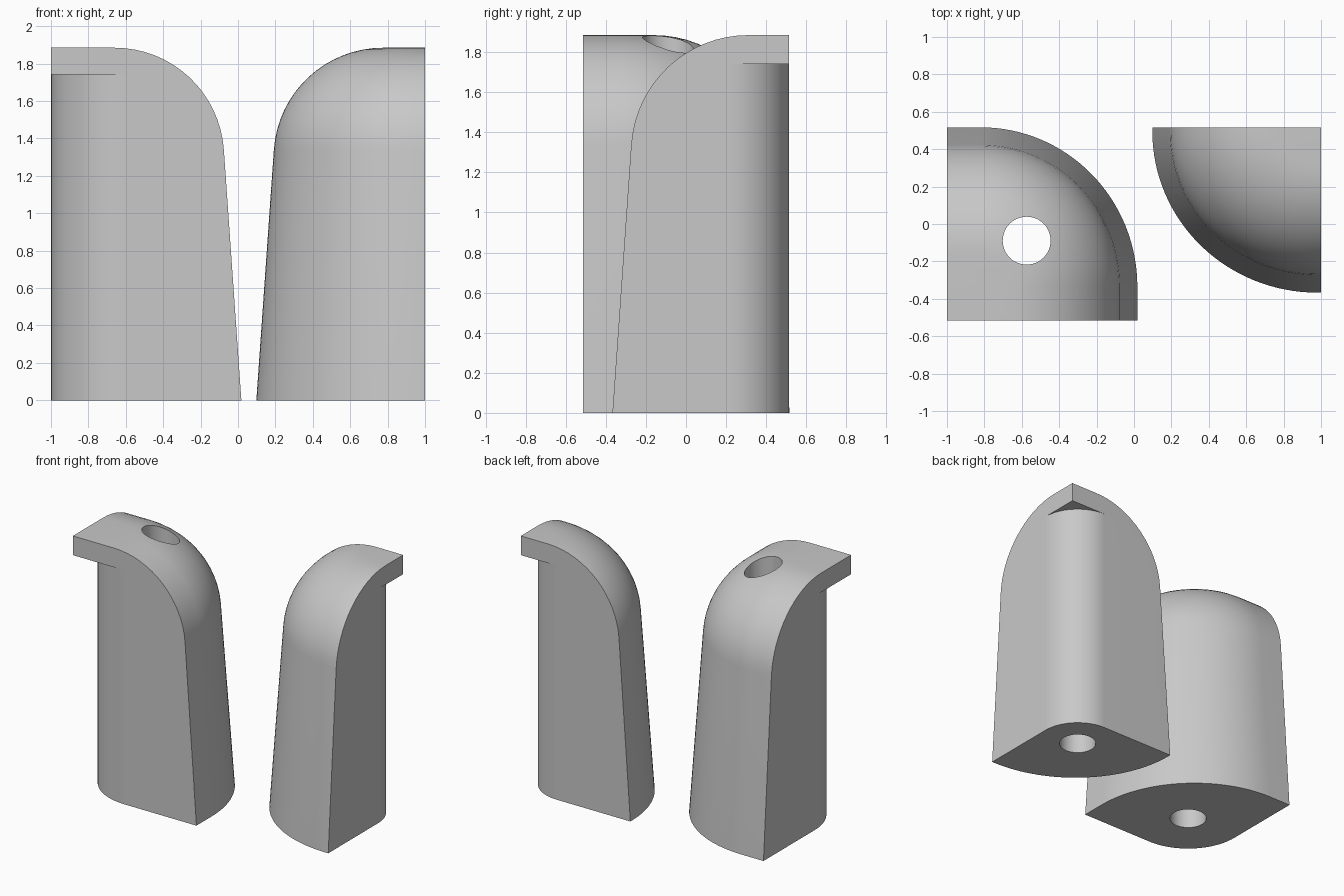
import bpy, bmesh
from math import cos, sin, pi, radians

cube = bpy.data.objects.get("Cube")
if cube:
    bpy.data.objects.remove(cube, do_unlink=True)

HEIGHT, CAP_BOTTOM = 1.885, 1.742
DRAFT, ROUND, SEGS = radians(4), 0.586, 32

grey = bpy.data.materials.new("plain_grey")
grey.use_nodes = True
colour = (0.58, 0.58, 0.58, 1)
grey.diffuse_color = colour
grey.node_tree.nodes["Principled BSDF"].inputs["Base Color"].default_value = colour


def make_object(name, bm):
    bmesh.ops.recalc_face_normals(bm, faces=bm.faces)
    mesh = bpy.data.meshes.new(name)
    bm.to_mesh(mesh)
    bm.free()
    mesh.materials.append(grey)
    obj = bpy.data.objects.new(name, mesh)
    bpy.context.collection.objects.link(obj)
    return obj


def side_profile():
    """Inward offset and height: drafted wall, then a rounded shoulder."""
    centre_z = HEIGHT - ROUND
    tangent_z = centre_z + ROUND * sin(DRAFT)
    tangent_off = tangent_z * sin(DRAFT) / cos(DRAFT)
    centre_off = tangent_off + ROUND * cos(DRAFT)
    points = [(0, 0)]
    for i in range(17):
        a = DRAFT + (pi / 2 - DRAFT) * i / 16
        points.append((centre_off - ROUND * cos(a), centre_z + ROUND * sin(a)))
    return points


def outer_edge(rx, ry, flat, off):
    """Plan outline: short straight run, quarter arc, short straight run."""
    points = [(rx - off, 0)]
    for i in range(SEGS + 1):
        a = pi / 2 * i / SEGS
        points.append((flat + (rx - flat - off) * cos(a), flat + (ry - flat - off) * sin(a)))
    return points + [(0, ry - off)]


def quarter_solid(name, cx, cy, sign, rx, ry, flat):
    """Quarter-round block swept about its square corner."""
    bm = bmesh.new()
    rings = [[bm.verts.new((cx + sign * x, cy + sign * y, z))
              for x, y in outer_edge(rx, ry, flat, off)] for off, z in side_profile()]
    low, high = bm.verts.new((cx, cy, 0)), bm.verts.new((cx, cy, HEIGHT))
    for r, s in zip(rings, rings[1:]):
        for i in range(len(r) - 1):
            bm.faces.new((r[i], r[i + 1], s[i + 1], s[i]))
    bm.faces.new([low] + rings[0])
    bm.faces.new([high] + rings[-1])
    for end in (0, -1):
        bm.faces.new([low] + [r[end] for r in rings] + [high])
    return make_object(name, bm)


def prism(name, outline, z0, z1):
    bm = bmesh.new()
    face = bm.faces.new([bm.verts.new((x, y, z0)) for x, y in outline])
    new = bmesh.ops.extrude_face_region(bm, geom=[face])["geom"]
    verts = [v for v in new if isinstance(v, bmesh.types.BMVert)]
    bmesh.ops.translate(bm, verts=verts, vec=(0, 0, z1 - z0))
    obj = make_object(name, bm)
    obj.hide_render = True
    return obj


def cut(obj, cutter):
    bpy.ops.object.select_all(action='DESELECT')
    bpy.context.view_layer.objects.active = obj
    obj.select_set(True)
    mod = obj.modifiers.new("cut", 'BOOLEAN')
    mod.operation, mod.solver, mod.object = 'DIFFERENCE', 'EXACT', cutter
    bpy.ops.object.modifier_apply(modifier=mod.name)
    bpy.data.objects.remove(cutter, do_unlink=True)


def block(name, cx, cy, sign, rx, ry, flat, fillet, hole_top):
    obj = quarter_solid(name, cx, cy, sign, rx, ry, flat)
    hx, hy = cx + sign * fillet, cy + sign * fillet
    # Rounded inner corner under the cap
    arc = [(hx - sign * fillet * cos(a), hy - sign * fillet * sin(a))
           for a in (pi / 2 * i / 24 for i in range(25))]
    out = sign * 0.1
    outline = arc + [(hx, cy - out), (cx - out, cy - out), (cx - out, hy)]
    cut(obj, prism("corner_cutter", outline, -0.1, CAP_BOTTOM))
    # Round bore, concentric with the rounded corner
    ring = [(hx + 0.128 * cos(a), hy + 0.128 * sin(a))
            for a in (2 * pi * i / 48 for i in range(48))]
    cut(obj, prism("bore_cutter", ring, -0.1, hole_top))
    bpy.ops.object.shade_smooth_by_angle(angle=radians(30))
    return obj


# Large block with a through bore, small block with a blind bore
block("large_quarter_block", -1, -0.515, 1, 1.018, 1.032, 0.18, 0.426, 2.2)
block("small_quarter_block", 1, 0.515, -1, 0.902, 0.882, 0.02, 0.295, 1.2)
